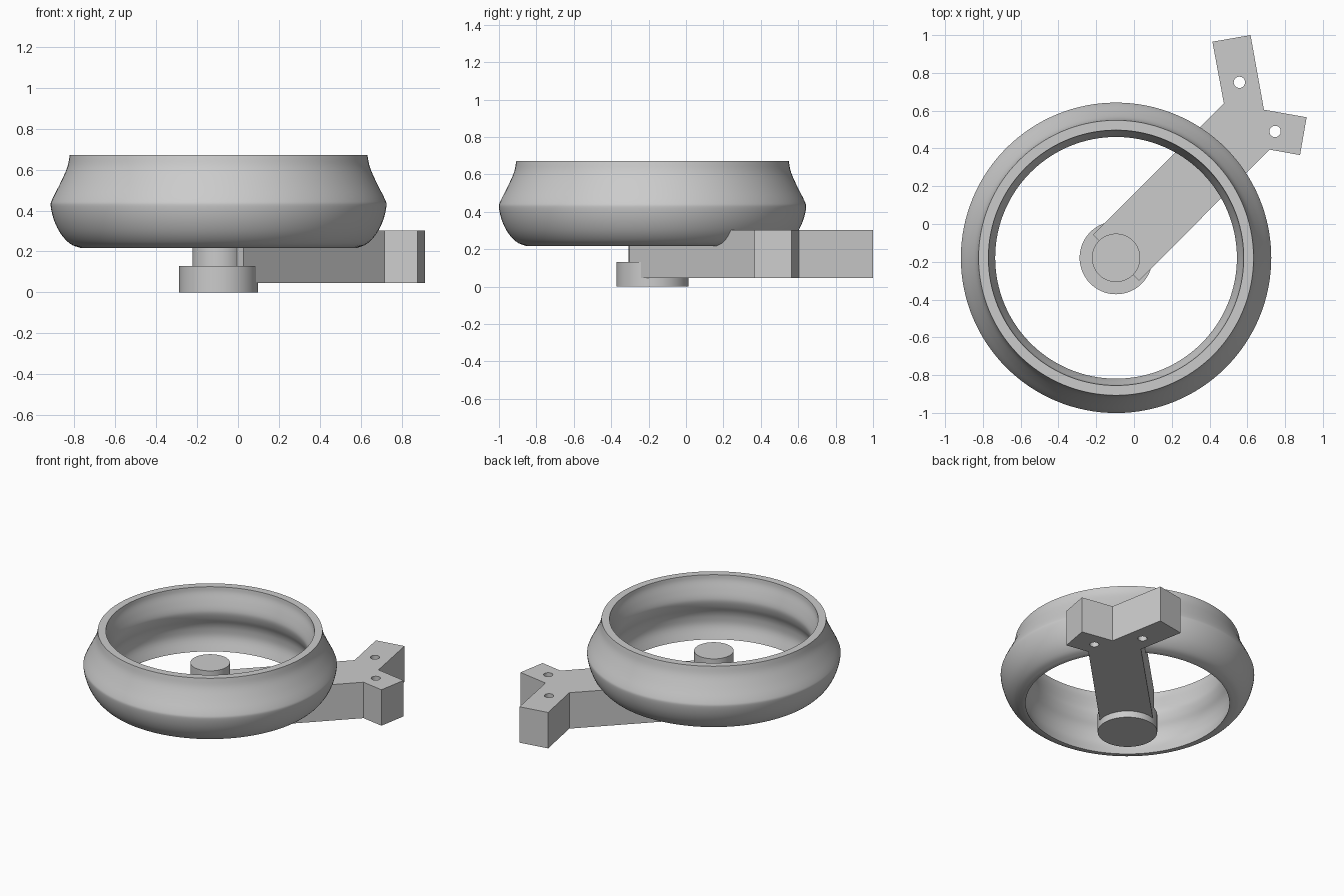
import bpy, bmesh, math
from mathutils import Vector

if "Cube" in bpy.data.objects:
    bpy.data.objects.remove(bpy.data.objects["Cube"], do_unlink=True)

HUB = Vector((-0.095, -0.179, 0))

# Single grey material
grey = bpy.data.materials.new("plain grey")
grey.use_nodes = True
colour = (0.6, 0.6, 0.6, 1)
grey.diffuse_color = colour
grey.node_tree.nodes["Principled BSDF"].inputs["Base Color"].default_value = colour


def finish(obj, name, smooth=True):
    obj.name = name
    obj.data.materials.clear()
    obj.data.materials.append(grey)
    if smooth:
        bpy.ops.object.select_all(action='DESELECT')
        obj.select_set(True)
        bpy.context.view_layer.objects.active = obj
        bpy.ops.object.shade_smooth_by_angle(angle=math.radians(35))
    return obj


def cylinder(name, x, y, z0, z1, radius, sides=64):
    bpy.ops.mesh.primitive_cylinder_add(vertices=sides, radius=radius, depth=z1 - z0,
                                        location=(x, y, (z0 + z1) / 2))
    return finish(bpy.context.object, name)


def new_object(name, bm):
    bmesh.ops.recalc_face_normals(bm, faces=bm.faces)
    mesh = bpy.data.meshes.new(name)
    bm.to_mesh(mesh)
    bm.free()
    obj = bpy.data.objects.new(name, mesh)
    bpy.context.collection.objects.link(obj)
    return obj


def curve_through(points, steps=4):
    """Smooth open curve through (radius, height) points."""
    p = [Vector(q) for q in points]
    p = [2 * p[0] - p[1]] + p + [2 * p[-1] - p[-2]]
    out = []
    for a, b, c, d in zip(p, p[1:], p[2:], p[3:]):
        for i in range(steps):
            t = i / steps
            out.append(0.5 * (2 * b + (c - a) * t + (2 * a - 5 * b + 4 * c - d) * t * t
                              + (3 * b - a - 3 * c + d) * t ** 3))
    return out + [p[-2]]


# Hollow wheel rim: outer wall, and inner wall with a raised bead at mid height
outer = [(0.675, 0.217), (0.725, 0.237), (0.771, 0.285), (0.804, 0.35), (0.821, 0.42),
         (0.814, 0.455), (0.774, 0.535), (0.741, 0.61), (0.728, 0.672)]
inner = [(0.676, 0.672), (0.672, 0.635), (0.655, 0.58), (0.642, 0.53), (0.641, 0.495),
         (0.655, 0.45), (0.677, 0.405), (0.688, 0.36), (0.688, 0.3), (0.66, 0.217)]
bm = bmesh.new()
loop = [bm.verts.new((r, 0, z)) for r, z in curve_through(outer) + curve_through(inner)]
edges = [bm.edges.new((a, b)) for a, b in zip(loop, loop[1:] + loop[:1])]
bmesh.ops.spin(bm, geom=loop + edges, cent=(0, 0, 0), axis=(0, 0, 1),
               angle=math.tau, steps=128, use_merge=True)
bmesh.ops.remove_doubles(bm, verts=bm.verts, dist=0.0001)
rim = new_object("wheel_rim", bm)
rim.location = HUB
finish(rim, "wheel_rim")

# Hub: wide foot and narrow spindle
cylinder("hub_foot", HUB.x, HUB.y, 0, 0.13, 0.193)
cylinder("hub_spindle", HUB.x, HUB.y, 0.1, 0.445, 0.128)

# Forked arm: flat outline extruded upward
outline = [(-0.217, -0.057), (0.476, 0.638), (0.415, 0.965), (0.617, 1.0), (0.688, 0.605),
           (0.914, 0.565), (0.879, 0.365), (0.717, 0.394), (0.027, -0.301)]
bm = bmesh.new()
base = bm.faces.new([bm.verts.new((x, y, 0.046)) for x, y in outline])
top = bmesh.ops.extrude_face_region(bm, geom=[base], use_keep_orig=True)["geom"]
bmesh.ops.translate(bm, vec=(0, 0, 0.257), verts=[v for v in top if isinstance(v, bmesh.types.BMVert)])
arm = new_object("forked_arm", bm)
finish(arm, "forked_arm", smooth=False)

# Bolt holes through both prongs
for x, y in [(0.558, 0.75), (0.747, 0.49)]:
    cutter = cylinder("hole_cutter", x, y, -0.05, 0.4, 0.03, 32)
    cutter.hide_render = True
    cut = arm.modifiers.new("hole", 'BOOLEAN')
    cut.operation = 'DIFFERENCE'
    cut.solver = 'EXACT'
    cut.object = cutter
    bpy.context.view_layer.objects.active = arm
    bpy.ops.object.modifier_apply(modifier=cut.name)
    bpy.data.objects.remove(cutter, do_unlink=True)
finish(arm, "forked_arm")
